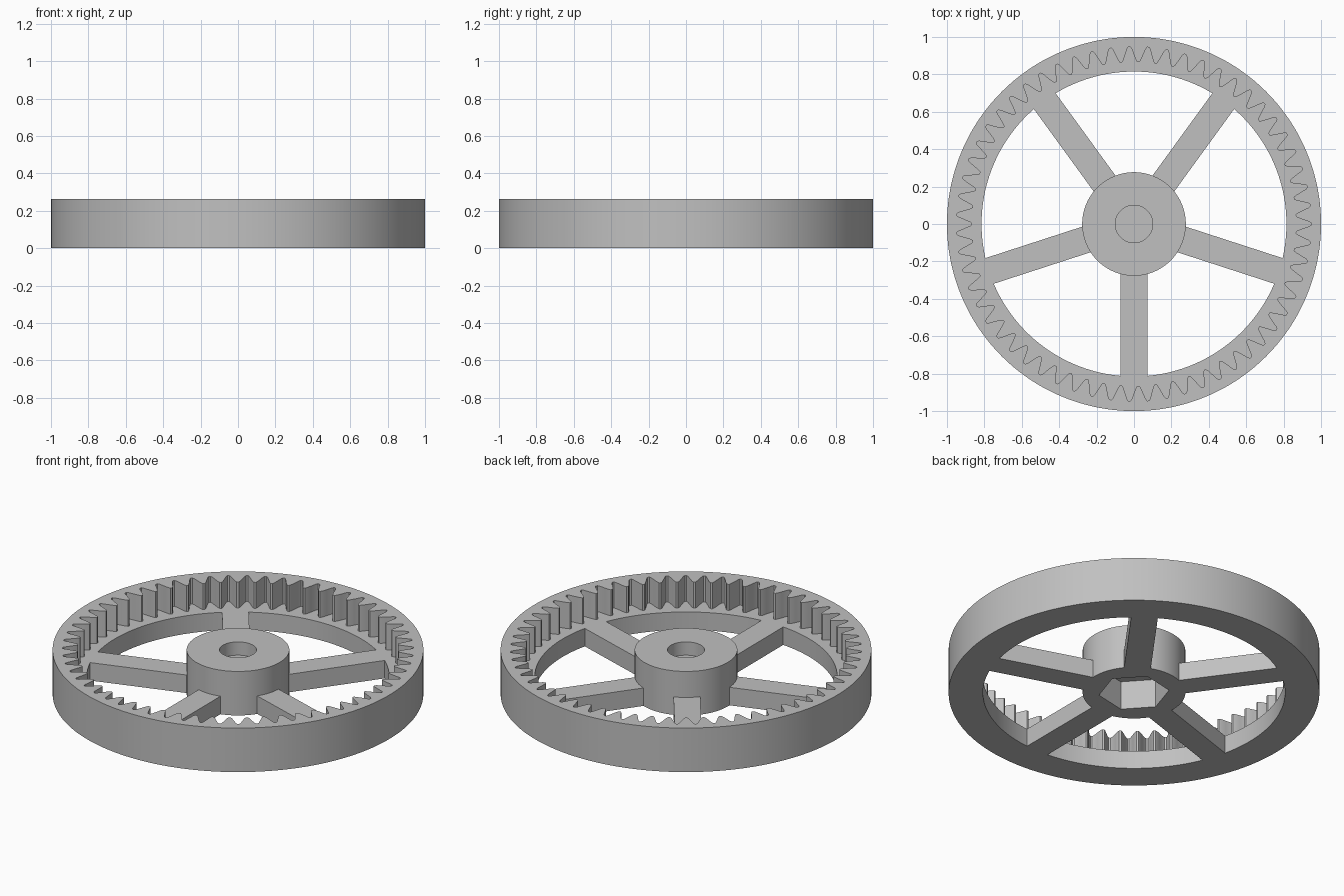
import bpy
import bmesh
import math

cube = bpy.data.objects.get("Cube")
if cube:
    bpy.data.objects.remove(cube)

HEIGHT, WEB = 0.262, 0.107        # full height, floor and spoke thickness
INNER_R, HUB_R, BORE_R = 0.815, 0.277, 0.1
TEETH = 59
SPOKES = 5
SPOKE_HALF = 0.072

grey = bpy.data.materials.new("light_grey")
grey.use_nodes = True
colour = (0.53, 0.53, 0.53, 1)
grey.diffuse_color = colour
grey.node_tree.nodes["Principled BSDF"].inputs["Base Color"].default_value = colour


def finish(name, bm):
    """Turn a bmesh into a named, shaded object."""
    bmesh.ops.recalc_face_normals(bm, faces=bm.faces)
    mesh = bpy.data.meshes.new(name)
    bm.to_mesh(mesh)
    bm.free()
    mesh.materials.append(grey)
    obj = bpy.data.objects.new(name, mesh)
    bpy.context.collection.objects.link(obj)
    bpy.ops.object.select_all(action="DESELECT")
    obj.select_set(True)
    bpy.context.view_layer.objects.active = obj
    bpy.ops.object.shade_smooth_by_angle(angle=math.radians(20))
    return obj


def loft(name, angles, rings, closed):
    """Skin rings of (radius function, height); close into a tube or cap both ends."""
    bm = bmesh.new()
    loops = [[bm.verts.new((r(a) * math.cos(a), r(a) * math.sin(a), z))
              for a in angles] for r, z in rings]
    pairs = list(zip(loops, loops[1:]))
    if closed:
        pairs.append((loops[-1], loops[0]))
    else:
        bm.faces.new(loops[0])
        bm.faces.new(loops[-1])
    n = len(angles)
    for low, high in pairs:
        for i in range(n):
            j = (i + 1) % n
            bm.faces.new((low[i], low[j], high[j], high[i]))
    return finish(name, bm)


def circle(radius):
    return lambda a: radius


# Internal tooth outline: (fraction of pitch from the slot centre, radius)
half = [(0.05, 0.948), (0.12, 0.938), (0.25, 0.903), (0.36, 0.877), (0.44, 0.866)]
profile = [(-f, r) for f, r in reversed(half)] + half
pitch = math.tau / TEETH
tooth_radius = {}
for t in range(TEETH):
    for f, r in profile:
        tooth_radius[(t + f) * pitch] = r
rim_angles = sorted(tooth_radius)
teeth = tooth_radius.get

# Toothed rim with the floor ledge under the teeth
loft("toothed_rim", rim_angles, [
    (circle(INNER_R), 0), (circle(1), 0), (circle(1), HEIGHT),
    (teeth, HEIGHT), (teeth, WEB), (circle(INNER_R), WEB)], True)


# Hub with a blind bore above and a hexagonal pocket below
def hexagon(a):
    sector = math.radians(60)
    return 0.165 / math.cos((a - math.radians(12)) % sector - sector / 2)


hub_angles = [math.tau * i / 120 for i in range(120)]
loft("hub", hub_angles, [
    (hexagon, 0.17), (hexagon, 0), (circle(HUB_R), 0), (circle(HUB_R), HEIGHT),
    (circle(BORE_R), HEIGHT), (circle(BORE_R), 0.183)], False)

# Spokes, the first pointing to the front
start, end = HUB_R - 0.012, INNER_R + 0.002
for k in range(SPOKES):
    bm = bmesh.new()
    bmesh.ops.create_cube(bm, size=1)
    for v in bm.verts:
        v.co.x = end if v.co.x > 0 else start
        v.co.y *= 2 * SPOKE_HALF
        v.co.z = WEB if v.co.z > 0 else 0
    spoke = finish(f"spoke_{k + 1}", bm)
    spoke.rotation_euler.z = math.tau * k / SPOKES - math.pi / 2
